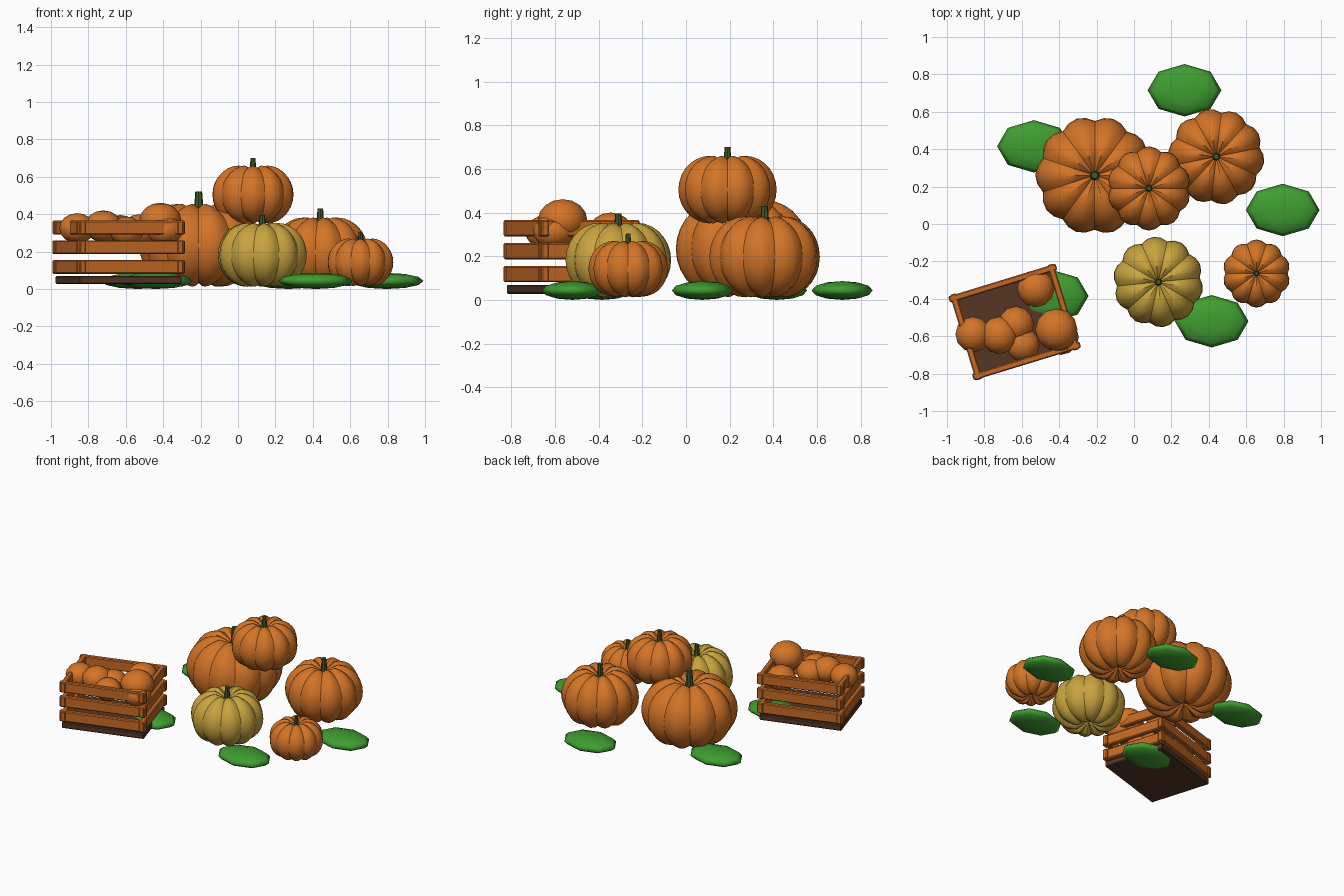
import bpy, bmesh, math
from mathutils import Matrix, Vector

if "Cube" in bpy.data.objects:
    bpy.data.objects.remove(bpy.data.objects["Cube"])


def material(name, rgb):
    m = bpy.data.materials.new(name)
    m.diffuse_color = (*rgb, 1)
    m.use_nodes = True
    m.node_tree.nodes["Principled BSDF"].inputs["Base Color"].default_value = m.diffuse_color
    return m


ORANGE = material("pumpkin orange", (0.65, 0.175, 0.02))
GOLD = material("pale gold", (0.58, 0.37, 0.05))
STEM = material("stem green", (0.05, 0.10, 0.02))
LEAF = material("leaf green", (0.05, 0.34, 0.03))
WOOD = material("crate wood", (0.56, 0.14, 0.018))
FLOOR = material("dark wood", (0.09, 0.037, 0.018))


def finish(bm, name, mat, smooth=True):
    bmesh.ops.recalc_face_normals(bm, faces=bm.faces)
    me = bpy.data.meshes.new(name)
    bm.to_mesh(me)
    bm.free()
    me.materials.append(mat)
    ob = bpy.data.objects.new(name, me)
    bpy.context.collection.objects.link(ob)
    if smooth:
        bpy.ops.object.select_all(action='DESELECT')
        ob.select_set(True)
        bpy.context.view_layer.objects.active = ob
        bpy.ops.object.shade_smooth_by_angle(angle=math.radians(30))
    return ob


def pumpkin(name, x, y, zc, R, H, mat, turn=0.0, lobes=10, depth=0.085):
    """Lobed body: swept outer ellipse with dimples at both poles."""
    bm = bmesh.new()
    n, rows = lobes * 4, 14
    d = 0.35
    prof = [(0.12, -0.84)]
    for i in range(rows + 1):
        a = -math.pi / 2 + math.pi * i / rows
        prof.append((d + (1 - d) * math.cos(a), math.sin(a)))
    prof.append((0.12, 0.84))
    rings = []
    for r, z in prof:
        ring = []
        for j in range(n):
            t = 2 * math.pi * j / n
            k = 1 - depth * (1 - abs(math.sin(lobes * t / 2)))
            ring.append(bm.verts.new((x + R * r * k * math.cos(t + turn),
                                      y + R * r * k * math.sin(t + turn),
                                      zc + H * z * k)))
        rings.append(ring)
    for a, b in zip(rings, rings[1:]):
        for j in range(n):
            bm.faces.new((a[j], a[(j + 1) % n], b[(j + 1) % n], b[j]))
    for ring, z in ((rings[0], -0.72), (rings[-1], 0.72)):
        c = bm.verts.new((x, y, zc + H * z))
        for j in range(n):
            bm.faces.new((c, ring[j], ring[(j + 1) % n]))
    return finish(bm, name, mat)


def stem(name, x, y, z0, z1, r):
    bm = bmesh.new()
    bmesh.ops.create_cone(bm, cap_ends=True, segments=8, radius1=r * 1.3, radius2=r * 0.85,
                          depth=z1 - z0,
                          matrix=Matrix.Translation((x, y, (z0 + z1) / 2)))
    finish(bm, name, STEM)


# Large pumpkins: x, y, bottom, top of body, radius, top of stem, colour, turn
for name, x, y, zb, zt, R, zs, mat, turn in (
        ("big_pumpkin", -0.21, 0.26, 0.012, 0.455, 0.318, 0.52, ORANGE, 0.31),
        ("stacked_pumpkin", 0.08, 0.19, 0.35, 0.66, 0.225, 0.70, ORANGE, 0.0),
        ("right_pumpkin", 0.44, 0.36, 0.012, 0.382, 0.258, 0.43, ORANGE, 0.2),
        ("gold_pumpkin", 0.13, -0.31, 0.012, 0.353, 0.243, 0.395, GOLD, 0.1),
        ("small_pumpkin", 0.655, -0.265, 0.015, 0.27, 0.182, 0.305, ORANGE, 0.0)):
    zc, H = (zb + zt) / 2, (zt - zb) / 2
    pumpkin(name, x, y, zc, R, H, mat, turn)
    stem(name + "_stem", x, y, zc + H * 0.7, zs, R * 0.068)


def ellipsoid(name, loc, size, mat, u, v):
    bm = bmesh.new()
    bmesh.ops.create_uvsphere(bm, u_segments=u, v_segments=v, radius=1)
    bmesh.ops.transform(bm, verts=bm.verts,
                        matrix=Matrix.Translation(loc) @ Matrix.Diagonal((*size, 1)))
    ob = finish(bm, name, mat, False)
    ob.data.shade_smooth()
    return ob


# Flat eight-sided leaves
for i, (x, y) in enumerate(((0.27, 0.715), (0.795, 0.075), (0.415, -0.52),
                            (-0.535, 0.415), (-0.44, -0.385))):
    ellipsoid(f"leaf_{i + 1}", (x, y, 0.043), (0.197, 0.14, 0.043), LEAF, 8, 6)

# Crate
CRATE = Matrix.Translation((-0.638, -0.524, 0)) @ Matrix.Rotation(math.radians(17), 4, 'Z')


def board(name, loc, size, mat):
    bm = bmesh.new()
    bmesh.ops.create_cube(bm, size=1)
    bmesh.ops.scale(bm, vec=Vector(size), verts=bm.verts)
    bmesh.ops.bevel(bm, geom=bm.edges[:], offset=0.006, segments=1, affect='EDGES')
    bmesh.ops.transform(bm, verts=bm.verts, matrix=CRATE @ Matrix.Translation(loc))
    finish(bm, name, mat, False)


board("crate_floor", (0, 0, 0.048), (0.57, 0.45, 0.042), FLOOR)
for i, z in enumerate((0.118, 0.223, 0.328)):
    for s, side in ((-1, "a"), (1, "b")):
        board(f"crate_long_slat_{i + 1}{side}", (0, s * 0.217, z), (0.60, 0.035, 0.074), WOOD)
        board(f"crate_end_slat_{i + 1}{side}", (s * 0.272, 0, z), (0.035, 0.478, 0.074), WOOD)

# Little pumpkins inside the crate
for i, (x, y, z, r) in enumerate(((-0.86, -0.59, 0.325, 0.095), (-0.72, -0.595, 0.335, 0.10),
                                  (-0.63, -0.535, 0.315, 0.095), (-0.525, -0.345, 0.315, 0.10),
                                  (-0.595, -0.645, 0.31, 0.09), (-0.415, -0.565, 0.365, 0.113),
                                  (-0.39, -0.605, 0.315, 0.095))):
    ellipsoid(f"crate_pumpkin_{i + 1}", (x, y, z), (r, r, r * 0.85), ORANGE, 12, 8)
